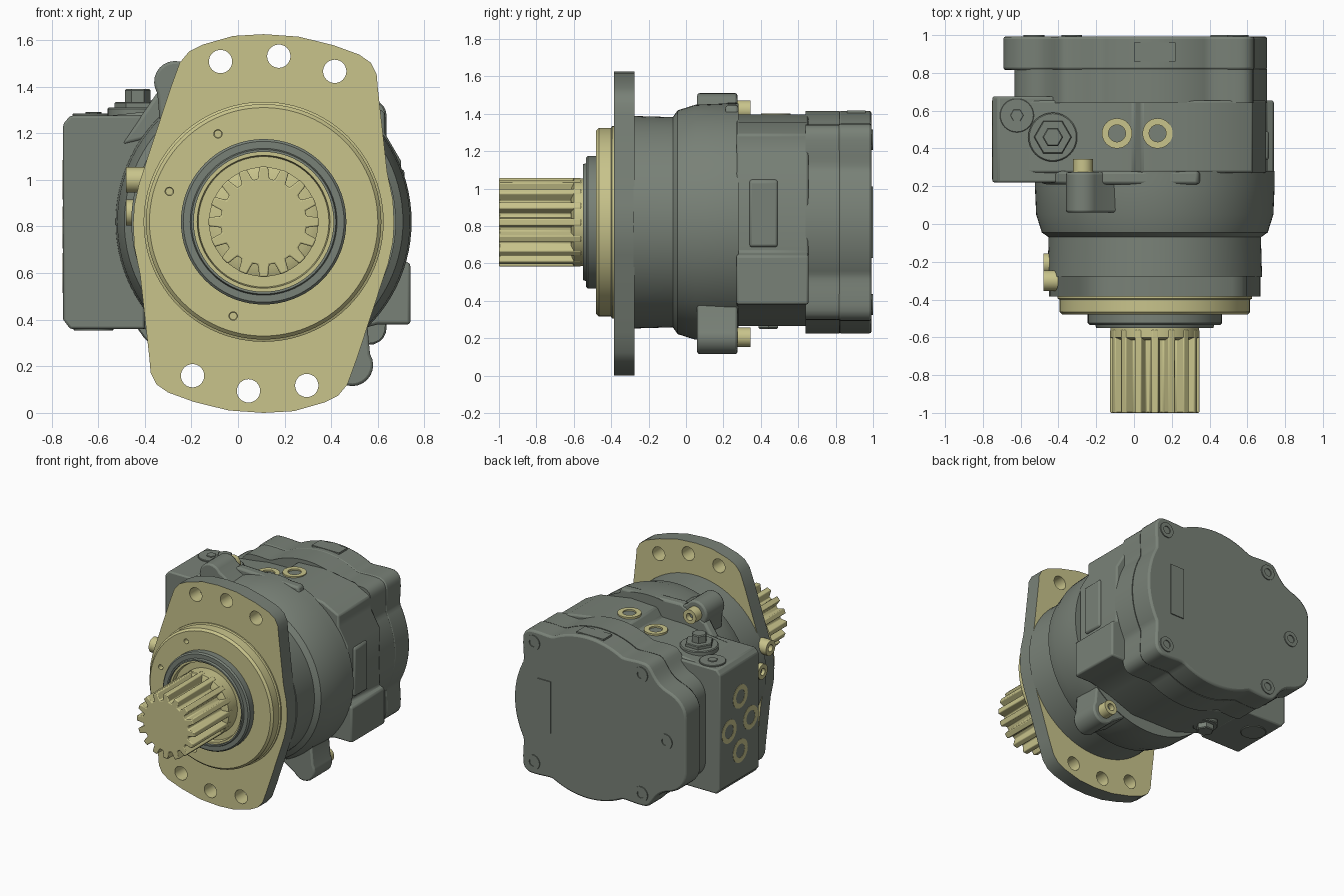
import bpy, bmesh, math
from mathutils import Vector

cube = bpy.data.objects.get("Cube")
if cube:
    bpy.data.objects.remove(cube, do_unlink=True)

AX, AZ = 0.11, 0.82          # shaft axis
TAU = 2 * math.pi


def material(name, rgb):
    m = bpy.data.materials.new(name)
    m.use_nodes = True
    m.diffuse_color = (*rgb, 1)
    m.node_tree.nodes["Principled BSDF"].inputs["Base Color"].default_value = (*rgb, 1)
    return m


BRASS = material("machined_yellow", (0.58, 0.55, 0.26))
GREY = material("cast_grey", (0.19, 0.22, 0.185))


def shade(ob):
    bpy.ops.object.select_all(action="DESELECT")
    ob.select_set(True)
    bpy.context.view_layer.objects.active = ob
    bpy.ops.object.shade_smooth_by_angle(angle=math.radians(32))


def finish(name, bm, mat, bevel=0.0):
    bmesh.ops.recalc_face_normals(bm, faces=bm.faces)
    me = bpy.data.meshes.new(name)
    bm.to_mesh(me)
    bm.free()
    ob = bpy.data.objects.new(name, me)
    bpy.context.collection.objects.link(ob)
    me.materials.append(mat)
    shade(ob)
    if bevel:
        mod = ob.modifiers.new("edge_round", "BEVEL")
        mod.width, mod.segments = bevel, 2
        mod.limit_method, mod.angle_limit = "ANGLE", math.radians(40)
    return ob


def prism(name, outline, y0, y1, mat=GREY, bevel=0.0):
    """Extrude an x-z outline along y."""
    bm = bmesh.new()
    face = bm.faces.new([bm.verts.new((x, y0, z)) for x, z in outline])
    ext = bmesh.ops.extrude_face_region(bm, geom=[face])
    moved = [v for v in ext["geom"] if isinstance(v, bmesh.types.BMVert)]
    bmesh.ops.translate(bm, verts=moved, vec=(0, y1 - y0, 0))
    return finish(name, bm, mat, bevel)


def lathe(name, profile, origin, axis, mat=GREY, sides=32):
    """Revolve (distance, radius) points around an axis through origin."""
    bm = bmesh.new()
    vs = [bm.verts.new((r, 0, t)) for t, r in profile]
    es = [bm.edges.new(pair) for pair in zip(vs, vs[1:])]
    bmesh.ops.spin(bm, geom=vs + es, cent=(0, 0, 0), axis=(0, 0, 1),
                   angle=TAU, steps=sides, use_merge=True)
    bmesh.ops.remove_doubles(bm, verts=bm.verts, dist=1e-5)
    rot = Vector(axis).to_track_quat("Z", "Y").to_matrix()
    bmesh.ops.rotate(bm, verts=bm.verts, cent=(0, 0, 0), matrix=rot)
    bmesh.ops.translate(bm, verts=bm.verts, vec=origin)
    return finish(name, bm, mat)


def rod(name, origin, axis, r, length, mat=GREY, sides=32):
    c = min(r, length) * 0.12
    return lathe(name, [(0, 0), (0, r), (length - c, r), (length, r - c), (length, 0)],
                 origin, axis, mat, sides)


def ring(name, origin, axis, r, hole, length, mat=BRASS):
    """Ring with a grey floor inside its bore."""
    rod(name + "_bore", origin, axis, hole * 1.05, length * 0.5)
    return lathe(name, [(0, hole), (0, r), (length, r), (length, hole), (0, hole)],
                 origin, axis, mat)


def drill(ob, centres, r, y0, y1):
    """Cut a set of round holes along y and bake the result."""
    cutters = [rod("cutter", (x, y0, z), (0, 1, 0), r, y1 - y0, BRASS) for x, z in centres]
    for cut in cutters:
        mod = ob.modifiers.new("hole", "BOOLEAN")
        mod.operation, mod.object, mod.solver = "DIFFERENCE", cut, "EXACT"
    dep = bpy.context.evaluated_depsgraph_get()
    me = bpy.data.meshes.new_from_object(ob.evaluated_get(dep))
    ob.modifiers.clear()
    ob.data = me
    for cut in cutters:
        bpy.data.objects.remove(cut, do_unlink=True)
    # Flat faces stay truly flat; only the curved walls are smoothed
    shade(ob)
    for p in me.polygons:
        if abs(p.normal.y) > 0.9:
            p.use_smooth = False


def on_axis(y):
    return (AX, y, AZ)


BACK, UP, DOWN, LEFTWARD = (0, 1, 0), (0, 0, 1), (0, 0, -1), (-1, 0, 0)

# Mounting flange: half outline turned half a circle, yellow faces, grey rim
half = [(.56, 0), (.555, .1), (.53, .22), (.49, .58), (.485, .64), (.46, .69), (.41, .725),
        (.3, .765), (.15, .802), (0, .8125), (-.13, .805), (-.26, .768), (-.32, .738),
        (-.36, .69), (-.40, .58), (-.535, .17), (-.555, .08)]
FZ = 0.8125
outline = [(AX + s * x, FZ + s * z) for s in (1, -1) for x, z in half]
flange = prism("mounting_flange", outline, -0.385, -0.275, BRASS)
flange.data.materials.append(GREY)
for p in flange.data.polygons:
    p.material_index = 0 if abs(p.normal.y) > 0.9 else 1
bolt_holes = [(AX + s * x, FZ + s * z) for s in (1, -1)
              for x, z in ((-.185, .695), (.065, .718), (.305, .653))]
drill(flange, bolt_holes, 0.05, -0.5, -0.2)

# Pilot disc, seal ring and splined shaft
pilot = lathe("pilot_disc", [(-.38, 0), (-.38, .515), (-.395, .515), (-.40, .505), (-.465, .505),
              (-.48, .49), (-.48, 0)], on_axis(0), BACK, BRASS, 96)
drill(pilot, [(AX + .425 * math.cos(a), AZ + .425 * math.sin(a))
              for a in (2.05, 2.83, 4.4)], 0.018, -0.6, -0.44)
lathe("seal_ring", [(-.47, .3), (-.47, .355), (-.525, .355), (-.535, .345), (-.535, .315),
      (-.55, .31), (-.55, .3), (-.47, .3)], on_axis(0), BACK, GREY, 72)
lathe("shaft_seat", [(-.47, 0), (-.47, .305), (-.53, .305), (-.53, .285), (-.5, .28),
      (-.5, .235), (-.6, .235), (-.615, .2), (-.615, 0)], on_axis(0), BACK, BRASS, 64)
teeth = 16
spline = []
for i in range(teeth):
    for frac, r in ((-.34, .185), (-.2, .237), (.2, .237), (.34, .185)):
        a = TAU * (i + frac) / teeth
        spline.append((AX + r * math.sin(a), AZ + r * math.cos(a)))
prism("splined_shaft", spline, -1.0, -0.56, BRASS, 0.006)

# Round front casing
lathe("front_casing", [(-.28, 0), (-.28, .568), (-.07, .562), (-.045, .598),
      (.05, .628), (.21, .635), (.28, .635), (.28, 0)], on_axis(0), BACK, GREY, 96)

# Casing lugs with cap screws, faired into the casing
for side, (x, z) in (("upper", (-.27, 1.42)), ("lower", (.49, .205))):
    dx, dz = x - AX, z - AZ
    d = math.hypot(dx, dz)
    ux, uz = dx / d, dz / d
    r = 0.09
    tip = [(x + r * (ux * math.cos(a) - uz * math.sin(a)),
            z + r * (uz * math.cos(a) + ux * math.sin(a)))
           for a in [math.pi * (k / 12 - 0.5) for k in range(13)]]
    root = [(AX + .5 * ux - s * .2 * uz, AZ + .5 * uz + s * .2 * ux) for s in (1, -1)]
    prism(side + "_casing_lug", tip + root, 0.06, 0.275, GREY, 0.012)
    ring(side + "_lug_screw", (x, .27, z), BACK, 0.052, 0.026, 0.075)

# Middle housing with a lowered step for one port, and its side blocks
prism("middle_housing", [(-.6, .38), (-.4, .36), (-.12, .27), (.25, .265), (.45, .34), (.6, .38),
      (.74, .38), (.74, .64), (.70, .66), (.70, 1.08), (.63, 1.2), (.63, 1.29), (.5, 1.355),
      (.25, 1.395), (.04, 1.385), (.0, 1.325), (-.2, 1.32), (-.33, 1.3), (-.6, 1.27)],
      0.27, 0.655, GREY, 0.012)
prism("side_pad", [(.6, .67), (.715, .69), (.715, 1.04), (.6, 1.1)], 0.34, 0.49, GREY, 0.012)
prism("port_block", [(-.75, .40), (-.72, .36), (-.4, .36), (-.4, 1.275), (-.72, 1.275),
      (-.75, 1.24)], 0.22, 0.675, GREY, 0.01)
prism("top_ridge", [(-.5, 1.15), (.36, 1.36), (.34, 1.445), (-.15, 1.46), (-.35, 1.37)],
      0.21, 0.28, GREY, 0.015)

# Ports on the top and on the side block
for i, (x, z) in enumerate([(-.09, 1.3), (.125, 1.365)]):
    ring(f"top_port_{i + 1}", (x, .48, z), UP, 0.08, 0.045, 0.035)
for i, (y, z) in enumerate([(.44, 1.0), (.32, .80), (.57, .79), (.44, .60)]):
    ring(f"side_port_{i + 1}", (-.72, y, z), LEFTWARD, 0.085, 0.05, 0.032)

# Plugs and fittings
rod("upper_plug", (-.62, .575, 1.26), UP, 0.09, 0.025)
rod("upper_plug_hex", (-.62, .575, 1.275), UP, 0.035, 0.016, GREY, 6)
rod("fitting_washer", (-.43, .46, 1.26), UP, 0.13, 0.05)
rod("fitting_hex", (-.43, .46, 1.29), UP, 0.10, 0.045, GREY, 6)
rod("fitting_cap", (-.43, .46, 1.32), UP, 0.055, 0.07, GREY, 6)
rod("lower_plug", (-.62, .5, .375), DOWN, 0.085, 0.022)
rod("drain_washer", (-.25, .44, .34), DOWN, 0.085, 0.05)
rod("drain_hex", (-.25, .44, .30), DOWN, 0.06, 0.05, GREY, 6)
for i, (y, z) in enumerate([(-.3, 1.0), (-.21, .86)]):
    ring(f"casing_fitting_{i + 1}", (-.40, y, z), LEFTWARD, 0.055, 0.025, 0.08)

# Rear cover: round outline merged with screw lobes and a flat side
lobes = [(sx * .44, sz * .44) for sx in (1, -1) for sz in (1, -1)]


def cover_outline(radius, lobe_r, flat, steps=180, blend=3):
    radii = []
    for k in range(steps):
        a = TAU * k / steps
        c, s = math.cos(a), math.sin(a)
        r = radius
        for lx, lz in lobes:
            along, off = lx * c + lz * s, abs(lx * s - lz * c)
            if along > 0 and off < lobe_r:
                r = max(r, along + math.sqrt(lobe_r ** 2 - off ** 2))
        if c < -0.05:
            r = max(r, min(flat / -c, .56 / (.324 * -c + .946 * abs(s))))
        radii.append(r)
    pts = []
    for k in range(steps):
        # Averaging neighbours fairs the lobes into the round
        r = sum(radii[(k + j) % steps] for j in range(-blend, blend + 1)) / (2 * blend + 1)
        pts.append((AX + r * math.cos(TAU * k / steps), AZ + r * math.sin(TAU * k / steps)))
    return pts


prism("rear_ring", cover_outline(.595, .10, .74), 0.64, 0.82, GREY)
prism("rear_cover", cover_outline(.595, .105, .80), 0.815, 0.993, GREY, 0.014)
for i, (x, z) in enumerate(lobes + [(-.64, 0)]):
    ring(f"cover_screw_{i + 1}", (AX + x, .96, AZ + z), BACK, 0.055, 0.028, 0.04, GREY)

# Plates on the cover
prism("rear_plate", [(.405, .63), (.515, .63), (.515, 1.01), (.405, 1.01)], 0.97, 1.0)
prism("top_plate", [(0, 1.38), (.22, 1.38), (.22, 1.418), (0, 1.418)], 0.86, 0.96)
